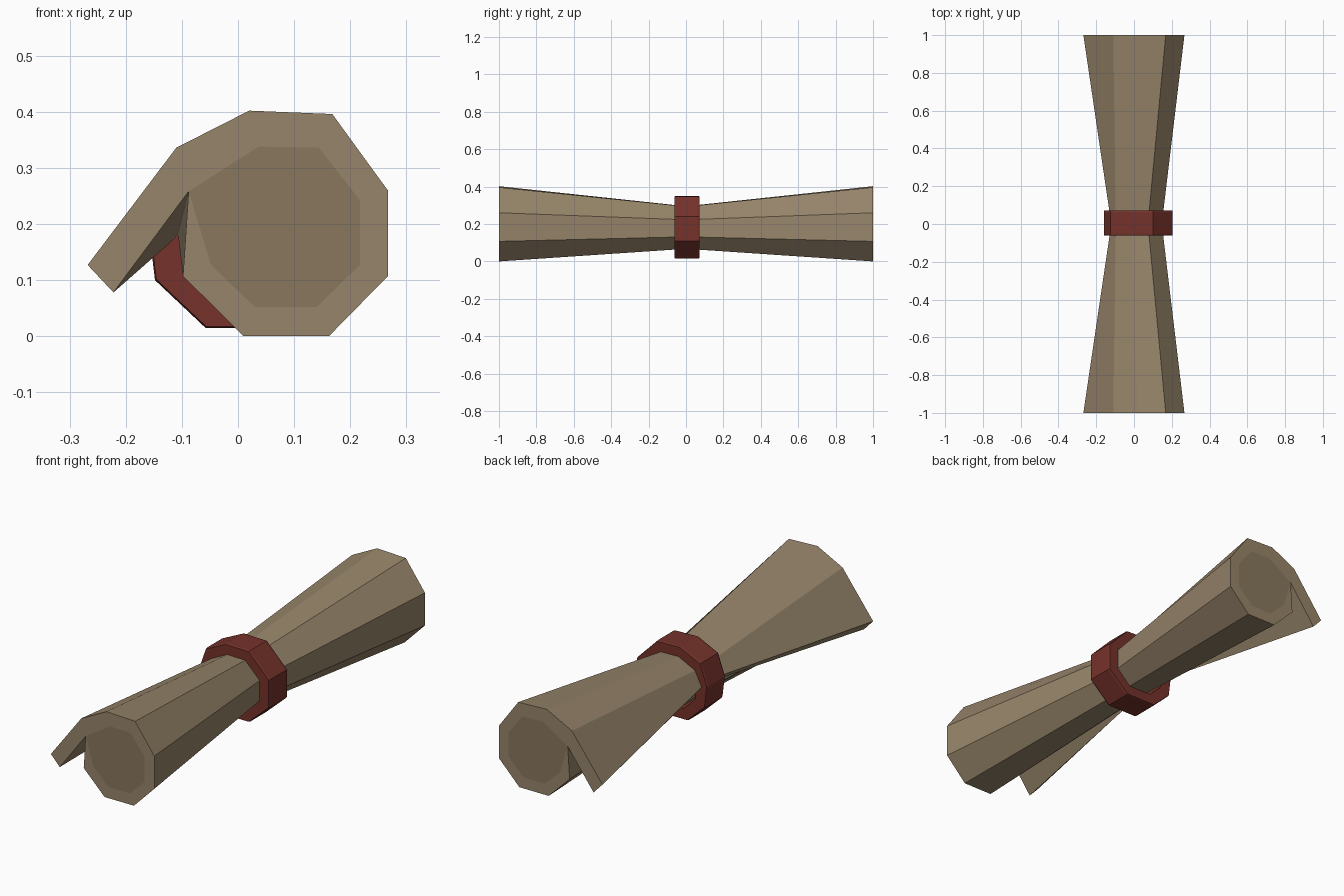
import bpy, bmesh

if "Cube" in bpy.data.objects:
    bpy.data.objects.remove(bpy.data.objects["Cube"])


def material(name, rgb):
    m = bpy.data.materials.new(name)
    m.diffuse_color = (*rgb, 1)
    m.use_nodes = True
    m.node_tree.nodes["Principled BSDF"].inputs["Base Color"].default_value = m.diffuse_color
    return m


def finish(bm, name, mats):
    bmesh.ops.recalc_face_normals(bm, faces=bm.faces)
    me = bpy.data.meshes.new(name)
    bm.to_mesh(me)
    bm.free()
    for m in mats:
        me.materials.append(m)
    ob = bpy.data.objects.new(name, me)
    bpy.context.collection.objects.link(ob)
    return ob


def bridge(bm, rings):
    for a, b in zip(rings, rings[1:]):
        for i in range(len(a)):
            j = (i + 1) % len(a)
            bm.faces.new((a[i], a[j], b[j], b[i]))


paper = material("paper", (0.31, 0.235, 0.145))
core = material("paper_core", (0.25, 0.185, 0.11))
red = material("red_band", (0.18, 0.032, 0.024))

# Scroll outline: eight-sided roll with a loose flap (flap tip ... notch, flap underside)
END = [(-.268, .127), (-.11, .336), (.02, .402), (.168, .396), (.267, .26), (.267, .107),
       (.162, 0), (.01, 0), (-.098, .107), (-.088, .258), (-.222, .078)]
WAIST = [(-.13, .192), (-.097, .26), (-.012, .302), (.08, .30), (.155, .225), (.155, .13),
         (.085, .063), (-.015, .063), (-.09, .13), (-.107, .182), (-.115, .172)]
# Inner edge of the rolled sheet on the end faces
INNER = [(.037, .338), (.144, .336), (.217, .243), (.217, .127), (.14, .052), (.03, .052),
         (-.048, .127)]

# Scroll: flared at both ends, pinched at the band
bm = bmesh.new()
rings = [[bm.verts.new((x, y, z)) for x, z in p]
         for y, p in ((-1, END), (-.065, WAIST), (.065, WAIST), (1, END))]
bridge(bm, rings)
# End faces: sheet thickness around a darker core
for ring, y in ((rings[0], -1), (rings[3], 1)):
    notch = ring[9]
    inner = [ring[10], notch] + [bm.verts.new((x, y, z)) for x, z in INNER]
    for i in range(8):
        bm.faces.new((ring[i], ring[i + 1], inner[i + 1], inner[i]))
    bm.faces.new((ring[8], notch, inner[8]))
    bm.faces.new(inner[1:]).material_index = 1
finish(bm, "scroll", [paper, core])

# Band around the waist
BAND = [(-.16, .2), (-.125, .3), (-.02, .35), (.1, .347), (.205, .24), (.205, .11),
        (.1, .015), (-.058, .015), (-.148, .1)]
CX, CZ = .022, .182
bm = bmesh.new()
rings = [[bm.verts.new((CX + (x - CX) * s, y, CZ + (z - CZ) * s)) for x, z in BAND]
         for y, s in ((-.062, .7), (-.062, .985), (-.052, 1), (.062, 1), (.072, .985), (.072, .7))]
bridge(bm, rings + [rings[0]])
finish(bm, "band", [red])
